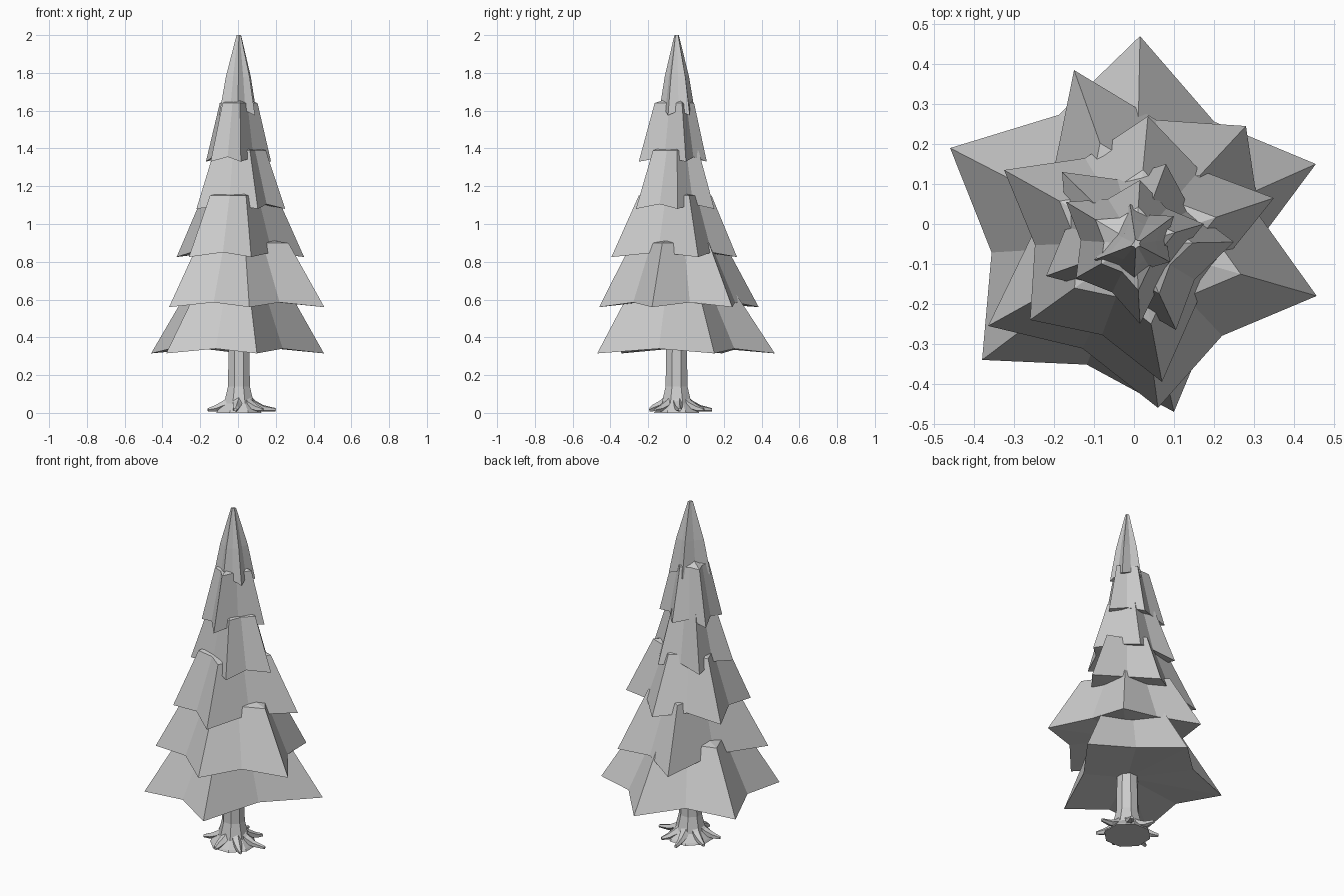
import bpy, bmesh, math
from mathutils import Vector, Matrix

if "Cube" in bpy.data.objects:
    bpy.data.objects.remove(bpy.data.objects["Cube"])

AX, AY = 0.005, -0.05          # trunk axis


def finish(name, bm):
    bmesh.ops.recalc_face_normals(bm, faces=bm.faces)
    mesh = bpy.data.meshes.new(name)
    bm.to_mesh(mesh)
    bm.free()
    ob = bpy.data.objects.new(name, mesh)
    bpy.context.collection.objects.link(ob)
    return ob


def loft(name, rings, bottom=None, top=None):
    """Skin matching rings, closing each end with a fan to a point or one flat face."""
    bm = bmesh.new()
    loops = [[bm.verts.new(p) for p in r] for r in rings]
    n = len(loops[0])
    for a, b in zip(loops, loops[1:]):
        for i in range(n):
            j = (i + 1) % n
            bm.faces.new((a[i], a[j], b[j], b[i]))
    for loop, point in ((loops[0], bottom), (loops[-1], top)):
        if point is None:
            bm.faces.new(loop)
        else:
            c = bm.verts.new(point)
            for i in range(n):
                bm.faces.new((loop[i], loop[(i + 1) % n], c))
    return finish(name, bm)


def star(tips, z, lift):
    """Star rim: tips low, valleys pulled toward the axis and raised."""
    rel = sorted((Vector((x - AX, y - AY)) for x, y in tips),
                 key=lambda v: math.atan2(v.y, v.x))
    pts = []
    for i, v in enumerate(rel):
        m = (v + rel[(i + 1) % len(rel)]) * 0.5 * 0.85
        pts += [(v.x, v.y, z), (m.x, m.y, z + lift)]
    return pts


def scaled(pts, f, z):
    return [(AX + x * f, AY + y * f, z) for x, y, _ in pts]


# Foliage tiers: rim height, height of the upper ring, five branch tips
tiers = [
    (0.315, 0.65, [(0.015, 0.47), (0.455, 0.15), (0.10, -0.47), (-0.38, -0.34), (-0.46, 0.19)]),
    (0.56, 0.90, [(-0.15, 0.385), (0.28, 0.245), (0.457, -0.18), (0.06, -0.46), (-0.365, -0.255)]),
    (0.825, 1.15, [(0.035, 0.27), (0.35, 0.065), (0.07, -0.395), (-0.26, -0.24), (-0.325, 0.135)]),
    (1.08, 1.39, [(-0.18, 0.13), (0.08, 0.15), (0.25, -0.045), (0.105, -0.265), (-0.22, -0.13)]),
    (1.33, 1.64, [(-0.17, 0.055), (0.015, 0.11), (0.175, 0.0), (0.015, -0.25), (-0.145, -0.135)]),
    (1.575, 1.78, [(-0.10, -0.09), (-0.01, 0.05), (0.10, 0.02), (0.09, -0.095), (0.0, -0.145)]),
]
for k, (z, zu, tips) in enumerate(tiers):
    last = k == len(tiers) - 1
    s = star(tips, z, 0.025)
    rim = [(AX + x, AY + y, h) for x, y, h in s]
    rings = [rim, scaled(s, 0.66 if last else 0.58, zu)]
    if last:
        rings.append(scaled(s, 0.12, 2.0))
    loft(f"foliage_tier_{k + 1}", rings, bottom=(AX, AY, z + 0.045),
         top=(AX, AY, 2.0 if last else zu + 0.04))

# Trunk: octagonal, flaring at the foot
trunk = []
for r, z in [(0.13, 0.0), (0.122, 0.012), (0.085, 0.05), (0.063, 0.14), (0.058, 0.40)]:
    trunk.append([(AX + r * math.cos(math.tau * (i + 0.5) / 8),
                   AY + r * math.sin(math.tau * (i + 0.5) / 8), z) for i in range(8)])
loft("trunk", trunk)

# Roots: tapered five-sided spurs curving out from the foot
for k, (deg, reach) in enumerate([(5, 0.195), (58, 0.17), (100, 0.19), (150, 0.17),
                                  (195, 0.17), (262, 0.145), (318, 0.17)]):
    rot = Matrix.Rotation(math.radians(deg), 3, 'Z')
    rings = []
    for d, z, r in [(0.04, 0.085, 0.03), (0.085, 0.042, 0.026),
                    (0.13, 0.024, 0.018), (reach, 0.017, 0.009)]:
        rings.append([rot @ Vector((d, r * math.cos(math.tau * i / 5),
                                    z + r * math.sin(math.tau * i / 5)))
                      + Vector((AX, AY, 0)) for i in range(5)])
    loft(f"root_{k + 1}", rings)
